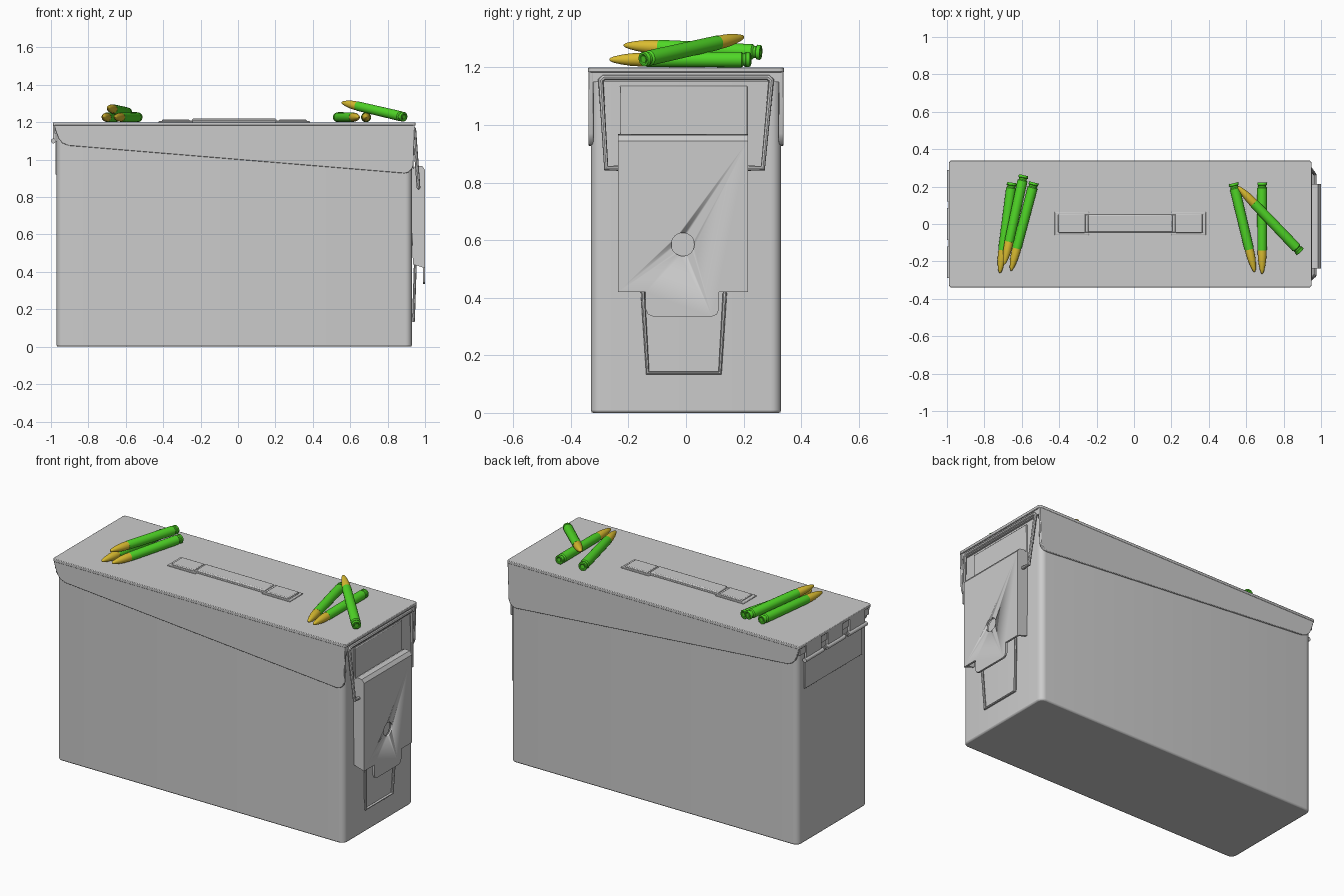
import bpy, bmesh, math
from mathutils import Vector

if "Cube" in bpy.data.objects:
    bpy.data.objects.remove(bpy.data.objects["Cube"])


def finish(name, bm, bevel=0.0, mat=None, smooth=True):
    bmesh.ops.recalc_face_normals(bm, faces=bm.faces)
    me = bpy.data.meshes.new(name)
    bm.to_mesh(me)
    bm.free()
    ob = bpy.data.objects.new(name, me)
    bpy.context.collection.objects.link(ob)
    if mat:
        me.materials.append(mat)
    if bevel:
        m = ob.modifiers.new("bevel", 'BEVEL')
        m.width, m.segments, m.limit_method = bevel, 2, 'ANGLE'
    if smooth:
        bpy.ops.object.select_all(action='DESELECT')
        ob.select_set(True)
        bpy.context.view_layer.objects.active = ob
        bpy.ops.object.shade_smooth_by_angle(angle=math.radians(35))
    return ob


def prism(name, pts, axis, a, b, bevel=0.0):
    """Extrude a 2D outline along an axis from a to b."""
    def place(p, d):
        return {'x': (d, p[0], p[1]), 'y': (p[0], d, p[1]), 'z': (p[0], p[1], d)}[axis]
    bm = bmesh.new()
    lo = [bm.verts.new(place(p, a)) for p in pts]
    hi = [bm.verts.new(place(p, b)) for p in pts]
    bm.faces.new(lo)
    bm.faces.new(hi)
    for i in range(len(pts)):
        j = (i + 1) % len(pts)
        bm.faces.new((lo[i], lo[j], hi[j], hi[i]))
    return finish(name, bm, bevel)


def rounded(x0, x1, y0, y1, r, n=6):
    pts = []
    for cx, cy, s in ((x1 - r, y1 - r, 0), (x0 + r, y1 - r, 1),
                      (x0 + r, y0 + r, 2), (x1 - r, y0 + r, 3)):
        for i in range(n + 1):
            t = (s + i / n) * math.pi / 2
            pts.append((cx + r * math.cos(t), cy + r * math.sin(t)))
    return pts


def box(name, x0, x1, y0, y1, z0, z1, bevel=0.0):
    return prism(name, [(x0, y0), (x1, y0), (x1, y1), (x0, y1)], 'z', z0, z1, bevel)


def lathe(name, profile, base, tip, mat=None, n=20):
    """Revolve (distance, radius) pairs around the line from base to tip."""
    base, tip = Vector(base), Vector(tip)
    rot = (tip - base).to_track_quat('Z', 'Y')
    bm = bmesh.new()
    rings = [[bm.verts.new(base + rot @ Vector((r * math.cos(2 * math.pi * i / n),
                                               r * math.sin(2 * math.pi * i / n), d)))
              for i in range(n)] for d, r in profile]
    for p, q in zip(rings, rings[1:]):
        for i in range(n):
            j = (i + 1) % n
            bm.faces.new((p[i], p[j], q[j], q[i]))
    bm.faces.new(rings[0])
    bm.faces.new(rings[-1])
    return finish(name, bm, 0, mat)


def wire(name, pts, r):
    cu = bpy.data.curves.new(name, 'CURVE')
    cu.dimensions, cu.bevel_depth, cu.bevel_resolution = '3D', r, 2
    cu.use_fill_caps = True
    sp = cu.splines.new('POLY')
    sp.points.add(len(pts) - 1)
    for p, c in zip(sp.points, pts):
        p.co = (*c, 1)
    tmp = bpy.data.objects.new(name + "_path", cu)
    bpy.context.collection.objects.link(tmp)
    dg = bpy.context.evaluated_depsgraph_get()
    me = bpy.data.meshes.new_from_object(tmp.evaluated_get(dg))
    bpy.data.objects.remove(tmp)
    bm = bmesh.new()
    bm.from_mesh(me)
    return finish(name, bm)


# Can body
prism("can_body", rounded(-0.97, 0.93, -0.33, 0.33, 0.035), 'z', 0, 1.19, 0.008)

# Lid: top sheet, end lips and slanted side skirts
prism("lid_top", rounded(-0.99, 0.95, -0.34, 0.34, 0.015, 3), 'z', 1.183, 1.2, 0.003)
box("lid_hinge_lip", -0.982, -0.965, -0.325, 0.325, 1.14, 1.19)
box("lid_latch_lip", 0.925, 0.942, -0.325, 0.325, 1.15, 1.19)
skirt = [(-0.985, 1.19), (-0.972, 1.145), (-0.958, 1.11), (-0.938, 1.088), (-0.905, 1.075),
         (0.89, 0.927), (0.912, 0.932), (0.93, 0.95), (0.938, 0.97), (0.945, 1.19)]
for side, s in (("front", -1), ("back", 1)):
    prism("lid_skirt_" + side, skirt, 'y', s * 0.322, s * 0.338, 0.003)

# Hinge on the left end
box("hinge_plate", -0.976, -0.965, -0.27, 0.27, 0.92, 1.1, 0.002)
for i, y in enumerate((-0.205, 0.0, 0.205)):
    box(f"hinge_strap_{i}", -0.99, -0.975, y - 0.07, y + 0.07, 1.1, 1.19)
    lathe(f"hinge_knuckle_{i}", [(0, 0.013), (0.17, 0.013)],
          (-0.987, y - 0.085, 1.1), (-0.987, y + 0.085, 1.1))
lathe("hinge_pin", [(0, 0.006), (0.58, 0.006)], (-0.987, -0.29, 1.1), (-0.987, 0.29, 1.1), n=10)

# Latch: backing panel, cover with pull tab and thumb hole, side flanges
box("latch_panel", 0.925, 0.937, -0.23, 0.213, 0.94, 1.135, 0.003)
tab = [(-0.237, 0.42), (-0.14, 0.42), (-0.14, 0.36), (-0.132, 0.342), (-0.115, 0.335),
       (0.09, 0.335), (0.107, 0.342), (0.115, 0.36), (0.115, 0.42), (0.215, 0.42),
       (0.215, 0.945), (-0.237, 0.945)]
cover = prism("latch_cover", tab, 'x', 0.988, 1.0)
cutter = lathe("thumb_hole_cutter", [(0, 0.04), (0.06, 0.04)],
               (0.96, -0.011, 0.585), (1.02, -0.011, 0.585), n=32)
cutter.hide_render = True
cutter.hide_set(True)
hole = cover.modifiers.new("thumb_hole", 'BOOLEAN')
hole.operation, hole.object, hole.solver = 'DIFFERENCE', cutter, 'EXACT'
lathe("latch_rivet", [(0, 0.045), (0.055, 0.045)],
      (0.925, -0.011, 0.585), (0.98, -0.011, 0.585), n=32)
flange = [(0.925, 0.93), (0.94, 0.96), (0.955, 0.968), (0.985, 0.965), (1.0, 0.945),
          (1.0, 0.42), (0.935, 0.44)]
prism("latch_flange_front", flange, 'y', -0.237, -0.225)
prism("latch_flange_back", flange, 'y', 0.203, 0.215)
prism("latch_top_roll", [(0.925, 0.93), (0.94, 0.96), (0.955, 0.968), (0.985, 0.965),
                         (1.0, 0.945), (0.988, 0.935), (0.95, 0.945)], 'y', -0.237, 0.215)

# Wire bails
wire("latch_bail", [(0.965, -0.22, 0.85), (0.965, -0.277, 0.85), (0.943, -0.296, 1.155),
                    (0.943, -0.285, 1.165), (0.943, 0.285, 1.165), (0.943, 0.296, 1.155),
                    (0.965, 0.267, 0.85), (0.965, 0.20, 0.85)], 0.010)
wire("lower_wire", [(0.95, -0.155, 0.5), (0.938, -0.133, 0.138), (0.938, 0.118, 0.138),
                    (0.95, 0.14, 0.5)], 0.008)

# Carry handle folded flat on the lid
box("handle_strap", -0.405, 0.37, -0.045, 0.05, 1.198, 1.209, 0.003)
box("handle_grip", -0.245, 0.205, -0.043, 0.048, 1.198, 1.219, 0.005)
for side, x0, x1 in (("left", -0.425, -0.24), ("right", 0.2, 0.385)):
    box("handle_base_" + side, x0, x1, -0.06, 0.065, 1.198, 1.206, 0.003)
    box("handle_clip_" + side, x0 + 0.02, x1 - 0.02, -0.047, 0.052, 1.198, 1.215, 0.004)

# Cartridges: green case, yellow bullet
green = bpy.data.materials.new("case_green")
green.diffuse_color = (0.08, 0.68, 0.02, 1)
green.use_nodes = True
green.node_tree.nodes["Principled BSDF"].inputs["Base Color"].default_value = green.diffuse_color
yellow = bpy.data.materials.new("bullet_yellow")
yellow.diffuse_color = (0.7, 0.5, 0.03, 1)
yellow.use_nodes = True
yellow.node_tree.nodes["Principled BSDF"].inputs["Base Color"].default_value = yellow.diffuse_color
case = [(0, 0.012), (0.004, 0.012), (0, 0.017), (0, 0.024), (0.003, 0.026), (0.013, 0.026),
        (0.016, 0.021), (0.024, 0.021), (0.03, 0.027), (0.355, 0.0255), (0.365, 0.024)]
bullet = [(0.358, 0.0235), (0.385, 0.0235), (0.415, 0.0215), (0.445, 0.017),
          (0.47, 0.0115), (0.483, 0.007), (0.488, 0.002)]
rounds = [((-0.653, 0.221, 1.227), (-0.718, -0.265, 1.227)),
          ((-0.590, 0.260, 1.252), (-0.695, -0.220, 1.277)),
          ((-0.535, 0.222, 1.227), (-0.658, -0.250, 1.227)),
          ((0.532, 0.218, 1.227), (0.645, -0.257, 1.227)),
          ((0.685, 0.222, 1.227), (0.685, -0.265, 1.227)),
          ((0.888, -0.148, 1.228), (0.555, 0.201, 1.306))]
for i, (b, t) in enumerate(rounds):
    lathe(f"cartridge_case_{i}", case, b, t, green)
    lathe(f"cartridge_bullet_{i}", bullet, b, t, yellow)
